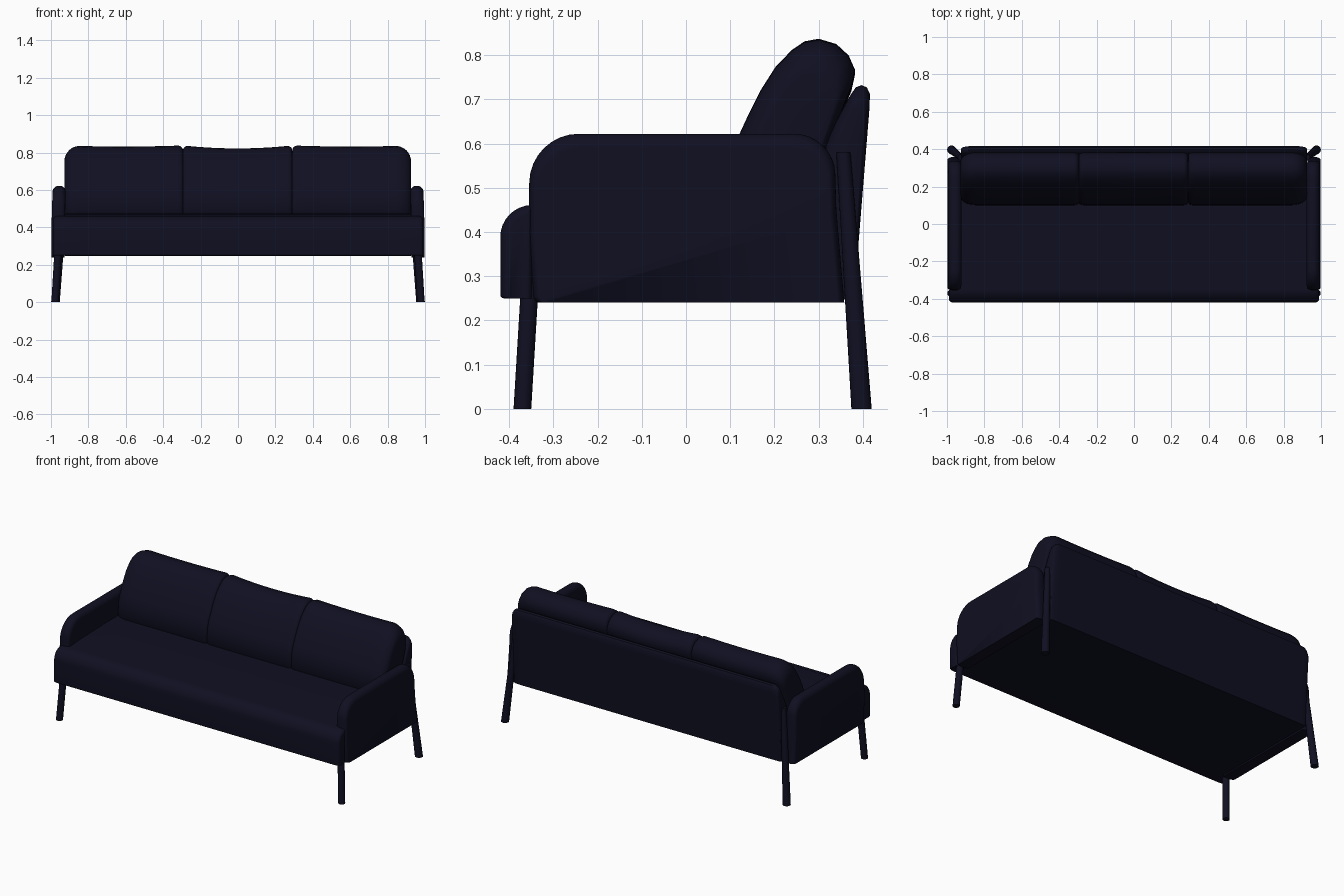
import bpy, bmesh, math
from mathutils import Vector

if "Cube" in bpy.data.objects:
    bpy.data.objects.remove(bpy.data.objects["Cube"])

fabric = bpy.data.materials.new("dark navy")
fabric.diffuse_color = (0.0048, 0.0048, 0.0155, 1)
fabric.use_nodes = True
fabric.node_tree.nodes["Principled BSDF"].inputs["Base Color"].default_value = fabric.diffuse_color


def finish(name, bm, angle=40):
    bmesh.ops.recalc_face_normals(bm, faces=bm.faces)
    me = bpy.data.meshes.new(name)
    bm.to_mesh(me)
    bm.free()
    me.materials.append(fabric)
    for p in me.polygons:
        p.use_smooth = True
    me.set_sharp_from_angle(angle=math.radians(angle))
    ob = bpy.data.objects.new(name, me)
    bpy.context.collection.objects.link(ob)
    return ob


def fillet(points, n=8):
    """Round the corners of a (y, z, radius) polygon."""
    out = []
    for i, (y, z, r) in enumerate(points):
        p = Vector((y, z))
        if r == 0:
            out.append((y, z))
            continue
        a = Vector(points[i - 1][:2]) - p
        b = Vector(points[(i + 1) % len(points)][:2]) - p
        a, b = a.normalized() * r, b.normalized() * r
        for k in range(n + 1):
            t = math.pi / 2 * k / n
            q = p + a * (1 - math.sin(t)) + b * (1 - math.cos(t))
            out.append((q.x, q.y))
    return out


def loft(name, profile, x0, x1, r0, r1, y_share=1.0, sag=0.0, lean=0.0, steps=8):
    """Sweep a (y, z) profile along x with rounded ends of radius r0 and r1."""
    ys, zs = [p[0] for p in profile], [p[1] for p in profile]
    yc, hy = (min(ys) + max(ys)) / 2, (max(ys) - min(ys)) / 2
    zb, h = min(zs), max(zs) - min(zs)
    arc = [k * math.pi / 2 / steps for k in range(steps + 1)]
    stations = [(x0 + r0 * (1 - math.cos(a)), r0 * (1 - math.sin(a))) for a in arc]
    a, b = x0 + r0, x1 - r1
    stations += [(a + (b - a) * k / 12, 0) for k in range(1, 12)]
    stations += [(x1 - r1 * (1 - math.cos(t)), r1 * (1 - math.sin(t))) for t in reversed(arc)]
    bm = bmesh.new()
    rings = []
    for x, inset in stations:
        u = 2 * (x - x0) / (x1 - x0) - 1
        kz = 1 - inset / h - sag * (1 - u * u) / h
        ky = 1 - min(inset * y_share / hy, 0.8)
        ring = []
        for y, z in profile:
            zz = zb + (z - zb) * kz
            ring.append(bm.verts.new((x - lean * max(0, zz - 0.38), yc + (y - yc) * ky, zz)))
        rings.append(ring)
    n = len(profile)
    for p, q in zip(rings, rings[1:]):
        for i in range(n):
            bm.faces.new((p[i], p[(i + 1) % n], q[(i + 1) % n], q[i]))
    bm.faces.new(rings[0])
    bm.faces.new(rings[-1])
    return finish(name, bm)


def leg(name, foot, top, r_foot, r_top):
    """Slanted tapered leg with a flat foot."""
    bm = bmesh.new()
    h = top[2] - foot[2]
    bmesh.ops.create_cone(bm, cap_ends=True, segments=20, radius1=r_foot, radius2=r_top, depth=h)
    for v in bm.verts:
        t = v.co.z / h + 0.5
        v.co += Vector(foot).lerp(Vector(top), t)
        v.co.z = foot[2] + h * t
    return finish(name, bm)


# Seat: main body between the arms and a wider lip in front of them
loft("seat", [(-0.36, 0.25), (-0.36, 0.459), (-0.25, 0.468), (0.0, 0.474), (0.32, 0.475), (0.32, 0.25)],
     -0.94, 0.94, 0.012, 0.012)
loft("seat_front", fillet([(-0.42, 0.25, 0.008), (-0.42, 0.459, 0.07), (-0.345, 0.461, 0), (-0.345, 0.25, 0)]),
     -0.99, 0.99, 0.025, 0.025, y_share=0.7)

# Leaning back panel
loft("back_panel", [(0.31, 0.247), (0.381, 0.247), (0.389, 0.36), (0.402, 0.52), (0.415, 0.68),
                    (0.416, 0.712), (0.409, 0.727), (0.397, 0.732), (0.384, 0.727), (0.372, 0.71),
                    (0.345, 0.66), (0.315, 0.6), (0.31, 0.55)],
     -0.925, 0.925, 0.05, 0.05, y_share=0.3)

# Three back cushions
cushion = [(0.115, 0.46), (0.1, 0.49), (0.105, 0.57), (0.12, 0.62), (0.143, 0.67), (0.168, 0.72),
           (0.203, 0.775), (0.24, 0.813), (0.268, 0.832), (0.3, 0.838), (0.34, 0.826), (0.368, 0.8),
           (0.382, 0.768), (0.374, 0.73), (0.33, 0.62), (0.3, 0.5), (0.3, 0.46)]
loft("left_cushion", cushion, -0.928, -0.294, 0.085, 0.028, y_share=0.55, sag=0.006)
loft("middle_cushion", cushion, -0.294, 0.29, 0.028, 0.028, y_share=0.55, sag=0.016)
loft("right_cushion", cushion, 0.29, 0.925, 0.028, 0.085, y_share=0.55, sag=0.006)

# Arms and legs on both sides
arm = fillet([(-0.345, 0.24, 0.015), (-0.356, 0.4, 0), (-0.353, 0.622, 0.11), (0.335, 0.622, 0.09),
              (0.34, 0.45, 0), (0.358, 0.24, 0)])
for side, s in (("left", -1), ("right", 1)):
    xs = sorted((s * 0.928, s * 0.998))
    loft(side + "_arm", arm, xs[0], xs[1], 0.032, 0.032, y_share=0.5, lean=s * 0.03)
    leg(side + "_front_leg", (s * 0.978, -0.37, 0), (s * 0.96, -0.352, 0.3), 0.02, 0.02)
    leg(side + "_back_leg", (s * 0.976, 0.397, 0), (s * 0.925, 0.356, 0.58), 0.023, 0.016)
